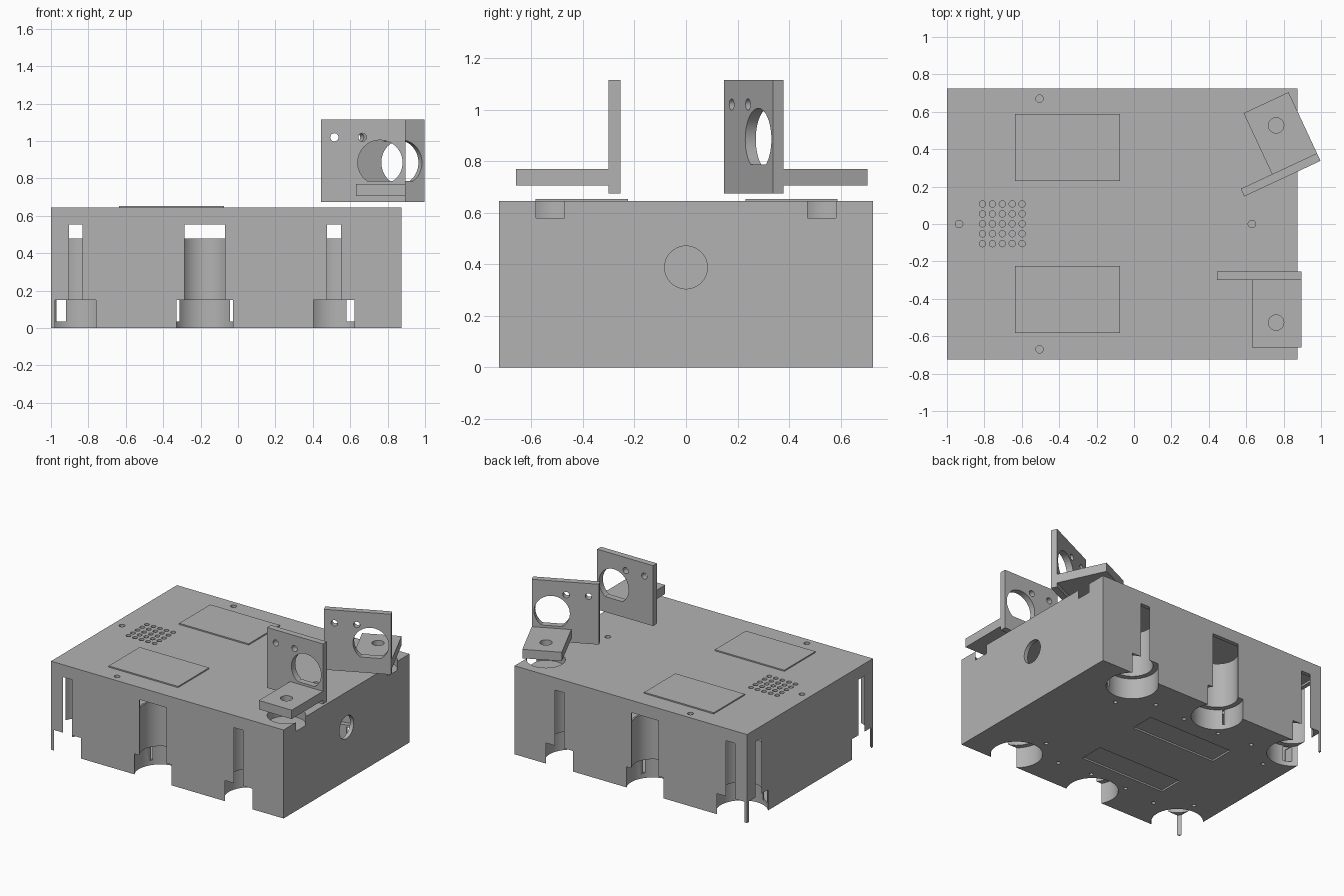
import bpy, bmesh
from math import radians
from mathutils import Matrix, Vector

if "Cube" in bpy.data.objects:
    bpy.data.objects.remove(bpy.data.objects["Cube"])

grey = bpy.data.materials.new("plain_grey")
grey.use_nodes = True
colour = (0.45, 0.45, 0.45, 1)
grey.diffuse_color = colour
grey.node_tree.nodes["Principled BSDF"].inputs["Base Color"].default_value = colour


def make(name, bm):
    mesh = bpy.data.meshes.new(name)
    bm.to_mesh(mesh)
    bm.free()
    mesh.materials.append(grey)
    ob = bpy.data.objects.new(name, mesh)
    bpy.context.collection.objects.link(ob)
    return ob


def boxes(name, bounds):
    """Boxes given as (x range, y range, z range)."""
    bm = bmesh.new()
    for spans in bounds:
        centre = Vector([(a + b) / 2 for a, b in spans])
        size = [abs(b - a) for a, b in spans]
        bmesh.ops.create_cube(bm, matrix=Matrix.Translation(centre) @ Matrix.Diagonal((*size, 1)))
    return make(name, bm)


def rods(name, centres, r, low, high, axis="Z", sides=48):
    """Cylinders at 2D centres, running from low to high along an axis."""
    turn = {"Z": Matrix(), "Y": Matrix.Rotation(radians(90), 4, "X"),
            "X": Matrix.Rotation(radians(90), 4, "Y")}[axis]
    mid = (low + high) / 2
    bm = bmesh.new()
    for a, b in centres:
        place = {"Z": (a, b, mid), "Y": (a, mid, b), "X": (mid, a, b)}[axis]
        bmesh.ops.create_cone(bm, cap_ends=True, segments=sides, radius1=r, radius2=r,
                              depth=high - low, matrix=Matrix.Translation(place) @ turn)
    return make(name, bm)


def cut(ob, cutter):
    mod = ob.modifiers.new("cut", "BOOLEAN")
    mod.operation, mod.solver, mod.object = "DIFFERENCE", "EXACT", cutter
    bpy.context.view_layer.objects.active = ob
    bpy.ops.object.modifier_apply(modifier=mod.name)
    bpy.data.objects.remove(cutter)


def finish(ob):
    bpy.ops.object.select_all(action="DESELECT")
    ob.select_set(True)
    bpy.context.view_layer.objects.active = ob
    bpy.ops.object.shade_smooth_by_angle(angle=radians(30))


# Six pockets along the two long sides
mid_x = -0.178
pockets = [(x, s * y) for s in (-1, 1)
           for x, y in ((-0.868, 0.593), (mid_x, 0.641), (0.513, 0.593))]

# Hollow interior, leaving a tube and a wider foot round each pocket
cavity = boxes("cavity", [((-0.97, 0.845), (-0.695, 0.695), (0.03, 0.57))])
cut(cavity, rods("tube_outer", pockets, 0.15, -0.1, 0.48))
cut(cavity, rods("foot_outer", pockets, 0.185, -0.1, 0.165))

# Case
case = boxes("case", [((-1, 0.875), (-0.725, 0.725), (0, 0.645))])
cut(case, cavity)
cut(case, rods("pocket", pockets, 0.137, -0.1, 0.555))
cut(case, rods("pocket_foot", pockets, 0.172, -0.1, 0.15))

# Notches through the pocket feet
notches = []
for x, y in pockets:
    if x < -0.5:
        spans = [(-0.107, -0.052)]
    elif x > 0.3:
        spans = [(0.067, 0.112)]
    else:
        spans = [(-0.15, -0.135), (0.135, 0.15)]
    inward = -0.2 if y > 0 else 0.2
    notches += [((x + a, x + b), (y, y + inward), (0.035, 0.149)) for a, b in spans]
cut(case, boxes("notches", notches))

# Bracket recesses, side hole and small top holes
cut(case, rods("recess", [(0.76, -0.527), (0.76, 0.527)], 0.128, 0.58, 0.8))
cut(case, rods("side_hole", [(0, 0.388)], 0.083, 0.8, 1, "X"))
cut(case, rods("top_holes", [(-0.505, 0.67), (-0.505, -0.67), (-0.935, 0), (0.63, 0)],
               0.02, 0.5, 0.8, sides=20))
grid = [(-0.81 + 0.053 * i, -0.105 + 0.053 * j) for i in range(5) for j in range(5)]
cut(case, rods("vent_grid", grid, 0.017, 0.5, 0.8, sides=16))

# Underside recesses and screw holes
cut(case, boxes("floor_recess", [((-0.535, 0.15), (s * 0.17, s * 0.35), (-0.1, 0.012))
                                 for s in (-1, 1)]))
screws = [(mid_x + sx * x, sy * y) for sx in (-1, 1) for sy in (-1, 1)
          for x, y in ((0.635, 0.355), (0.41, 0.5), (0.147, 0.475))]
cut(case, rods("screw_holes", screws, 0.014, -0.1, 0.1, sides=16))
finish(case)

# Thin panels on top
for name, low, high in (("front_panel", -0.583, -0.225), ("back_panel", 0.23, 0.588)):
    boxes(name, [((-0.635, -0.075), (low, high), (0.645, 0.654))])


def bracket(name, side, angle):
    """Upright plate with a window, and a shelf facing outwards."""
    def y(a, b):
        return tuple(sorted((side * a, side * b)))
    plate = boxes(name + "_plate", [((0.445, 0.895), y(0.255, 0.3), (0.675, 1.115))])
    window = rods("window", [(0.76, 0.885)], 0.12, *y(0.2, 0.4), "Y")
    cut(window, boxes("flat", [((0.5, 1), y(0.1, 0.5), (0.7, 0.787))]))
    cut(plate, window)
    cut(plate, rods("bolt_holes", [(0.515, 1.02), (0.665, 1.02)], 0.022, *y(0.2, 0.4), "Y", 20))
    shelf = boxes(name + "_shelf", [((0.63, 0.895), y(0.3, 0.66), (0.705, 0.77))])
    cut(shelf, rods("pivot_hole", [(0.76, side * 0.527)], 0.041, 0.6, 0.9, sides=32))
    pivot = Matrix.Translation((0.76, side * 0.527, 0))
    for ob in (plate, shelf):
        ob.data.transform(pivot @ Matrix.Rotation(radians(angle), 4, "Z") @ pivot.inverted())
        finish(ob)


bracket("front_bracket", -1, 0)
bracket("back_bracket", 1, 25)
